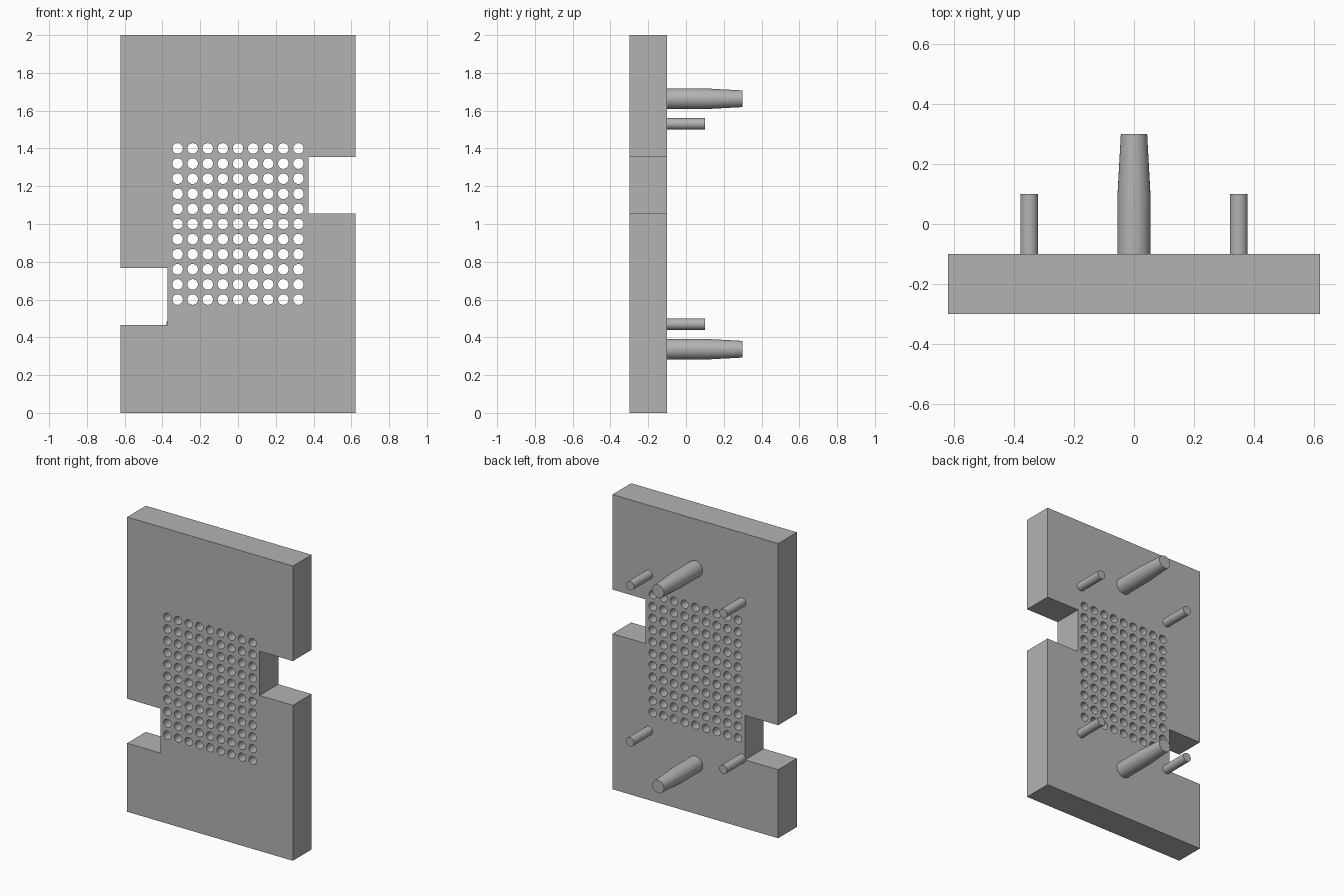
import bpy
import bmesh
import math
from mathutils import Matrix, Vector

cube = bpy.data.objects.get("Cube")
if cube:
    bpy.data.objects.remove(cube, do_unlink=True)

FRONT, BACK = -0.3, -0.1      # plate faces along y
HALF_W, HEIGHT = 0.622, 2.0

grey = bpy.data.materials.new("plain grey")
grey.use_nodes = True
colour = (0.45, 0.45, 0.45, 1)
grey.diffuse_color = colour
grey.node_tree.nodes["Principled BSDF"].inputs["Base Color"].default_value = colour


def make_object(name, bm):
    bmesh.ops.recalc_face_normals(bm, faces=bm.faces)
    mesh = bpy.data.meshes.new(name)
    bm.to_mesh(mesh)
    bm.free()
    obj = bpy.data.objects.new(name, mesh)
    bpy.context.collection.objects.link(obj)
    mesh.materials.append(grey)
    return obj


def smooth(obj):
    bpy.ops.object.select_all(action="DESELECT")
    obj.select_set(True)
    bpy.context.view_layer.objects.active = obj
    bpy.ops.object.shade_smooth_by_angle(angle=math.radians(30))


def add_rod(bm, x, z, y0, y1, radius, sides=24):
    """Cylinder running along y."""
    place = Matrix.Translation((x, (y0 + y1) / 2, z)) @ Matrix.Rotation(math.pi / 2, 4, "X")
    bmesh.ops.create_cone(bm, cap_ends=True, segments=sides, radius1=radius,
                          radius2=radius, depth=y1 - y0, matrix=place)


def make_pin(name, x, z, profile, sides=32):
    """Closed pin lofted along y from (y, radius) pairs."""
    bm = bmesh.new()
    rings = []
    for y, r in profile:
        angles = [math.tau * i / sides for i in range(sides)]
        rings.append([bm.verts.new((x + r * math.cos(a), y, z + r * math.sin(a)))
                      for a in angles])
    for a, b in zip(rings, rings[1:]):
        for i in range(sides):
            j = (i + 1) % sides
            bm.faces.new((a[i], a[j], b[j], b[i]))
    bm.faces.new(rings[0])
    bm.faces.new(rings[-1])
    smooth(make_object(name, bm))


# Plate outline with one notch on each side, extruded through its thickness
notch_x = 0.373
outline = [(-HALF_W, 0), (HALF_W, 0),
           (HALF_W, 1.055), (notch_x, 1.055), (notch_x, 1.355), (HALF_W, 1.355),
           (HALF_W, HEIGHT), (-HALF_W, HEIGHT),
           (-HALF_W, 0.767), (-notch_x, 0.767), (-notch_x, 0.465), (-HALF_W, 0.465)]
bm = bmesh.new()
face = bm.faces.new([bm.verts.new((x, FRONT, z)) for x, z in outline])
solid = bmesh.ops.extrude_face_region(bm, geom=[face])
moved = [v for v in solid["geom"] if isinstance(v, bmesh.types.BMVert)]
bmesh.ops.translate(bm, verts=moved, vec=Vector((0, BACK - FRONT, 0)))
plate = make_object("plate", bm)

# Grid of through holes
bm = bmesh.new()
for col in range(-4, 5):
    for row in range(-5, 6):
        add_rod(bm, col * 0.08, 1 + row * 0.08, FRONT - 0.1, BACK + 0.1, 0.028)
cutter = make_object("hole_cutter", bm)
cutter.hide_render = True

cut = plate.modifiers.new("holes", "BOOLEAN")
cut.operation = "DIFFERENCE"
cut.solver = "EXACT"
cut.object = cutter
bpy.context.view_layer.objects.active = plate
bpy.ops.object.modifier_apply(modifier=cut.name)
bpy.data.objects.remove(cutter, do_unlink=True)
smooth(plate)

# Tapered guide pins and small locating pins on the back
for level, side in (("upper", 1), ("lower", -1)):
    make_pin(f"{level}_guide_pin", 0, 1 + side * 0.663,
             [(BACK, 0.055), (0.1, 0.055), (0.3, 0.044)])
    for hand, sx in (("left", 1), ("right", -1)):
        make_pin(f"{level}_{hand}_locating_pin", sx * 0.35, 1 + side * 0.53,
                 [(BACK, 0.03), (0.1, 0.03)])
